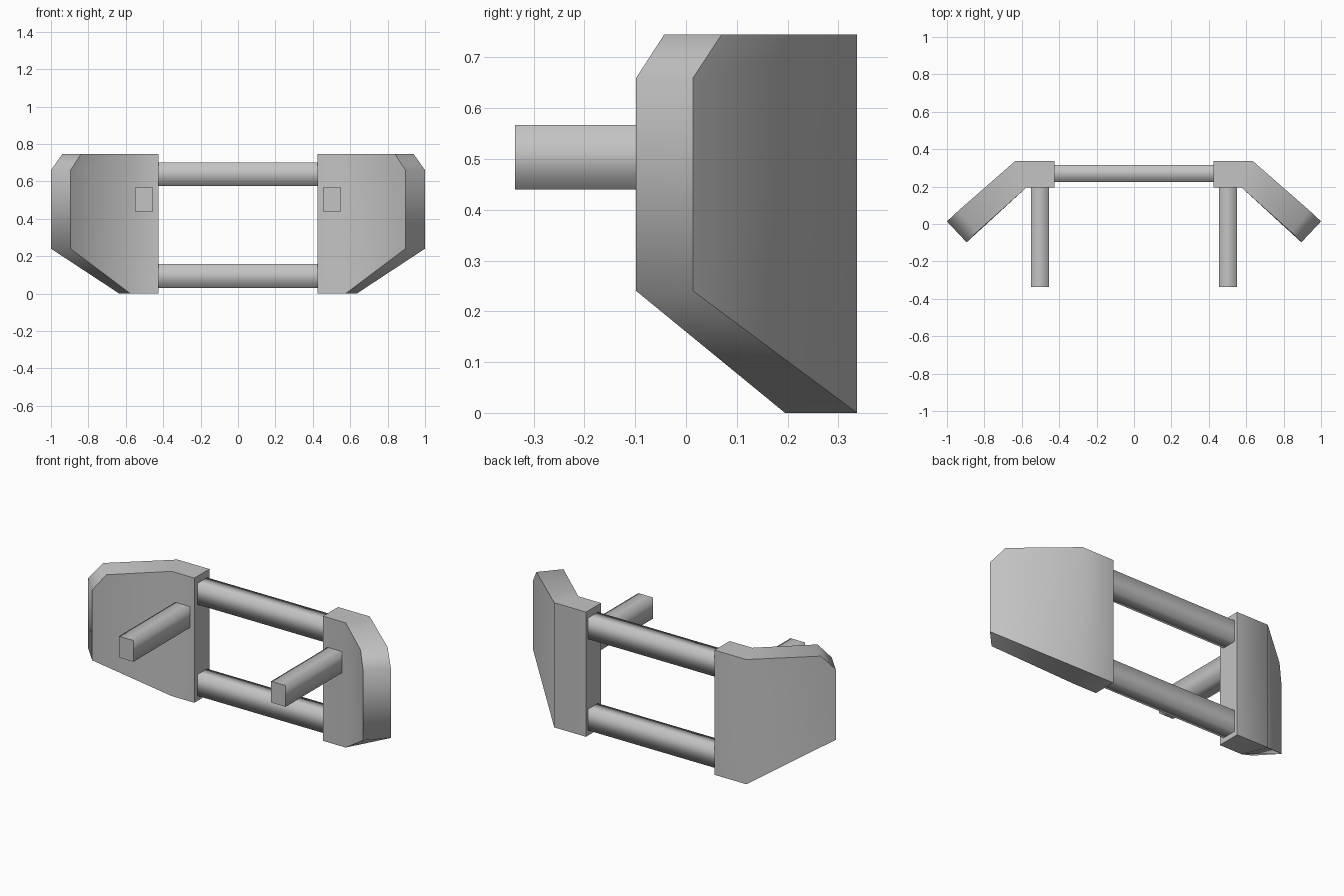
import bpy, bmesh, math
from mathutils import Vector

cube = bpy.data.objects.get("Cube")
if cube:
    bpy.data.objects.remove(cube, do_unlink=True)

grey = bpy.data.materials.new("plain_grey")
grey.use_nodes = True
colour = (0.55, 0.55, 0.55, 1)
grey.diffuse_color = colour
grey.node_tree.nodes["Principled BSDF"].inputs["Base Color"].default_value = colour


def finish(name, bm, sharp_rule):
    """Turn a bmesh into a smooth object whose chosen edges stay sharp."""
    bmesh.ops.recalc_face_normals(bm, faces=bm.faces)
    for face in bm.faces:
        face.smooth = True
    for edge in bm.edges:
        edge.smooth = not sharp_rule(edge)
    mesh = bpy.data.meshes.new(name)
    bm.to_mesh(mesh)
    bm.free()
    mesh.materials.append(grey)
    bpy.context.collection.objects.link(bpy.data.objects.new(name, mesh))


def bar(name, low, high, axis):
    """Box with softly shaded long sides and crisp end caps."""
    low, high = Vector(low), Vector(high)
    bm = bmesh.new()
    bmesh.ops.create_cube(bm, size=1)
    for v in bm.verts:
        v.co = (low + high) / 2 + v.co * (high - low)
    finish(name, bm, lambda e: abs(e.verts[0].co[axis] - e.verts[1].co[axis]) < 1e-4)


TOP, HIGH, LOW = 0.745, 0.66, 0.24


def wing(name, side):
    """Bent plate: the front and back outlines are joined by a rim."""
    # plan positions: inner edge, bend, start of top chamfer, tip
    plans = [[(0.425, 0.195), (0.575, 0.195), (0.84, -0.043), (0.895, -0.098)],
             [(0.425, 0.337), (0.635, 0.337), (0.94, 0.07), (1.0, 0.014)]]
    bm = bmesh.new()
    rings = []
    for inner, bend, chamfer, tip in plans:
        outline = [(inner, 0), (bend, 0), (tip, LOW), (tip, HIGH),
                   (chamfer, TOP), (bend, TOP), (inner, TOP)]
        ring = [bm.verts.new((side * x, y, z)) for (x, y), z in outline]
        bm.faces.new([ring[0], ring[1], ring[5], ring[6]])
        bm.faces.new(ring[1:6])
        rings.append(ring)
    front, back = rings
    for i in range(len(front)):
        j = (i + 1) % len(front)
        bm.faces.new([front[i], front[j], back[j], back[i]])
    finish(name, bm, lambda e: e.calc_face_angle(0) > math.radians(72))


for side, word in ((1, "left"), (-1, "right")):
    wing(word + "_wing_plate", side)
    x = side * 0.503
    bar(word + "_support_arm", (x - 0.048, -0.337, 0.44), (x + 0.048, 0.2, 0.567), 1)

# Cross bars between the plates
for word, bottom in (("lower", 0.03), ("upper", 0.575)):
    bar(word + "_cross_bar", (-0.43, 0.225, bottom), (0.43, 0.316, bottom + 0.127), 0)
